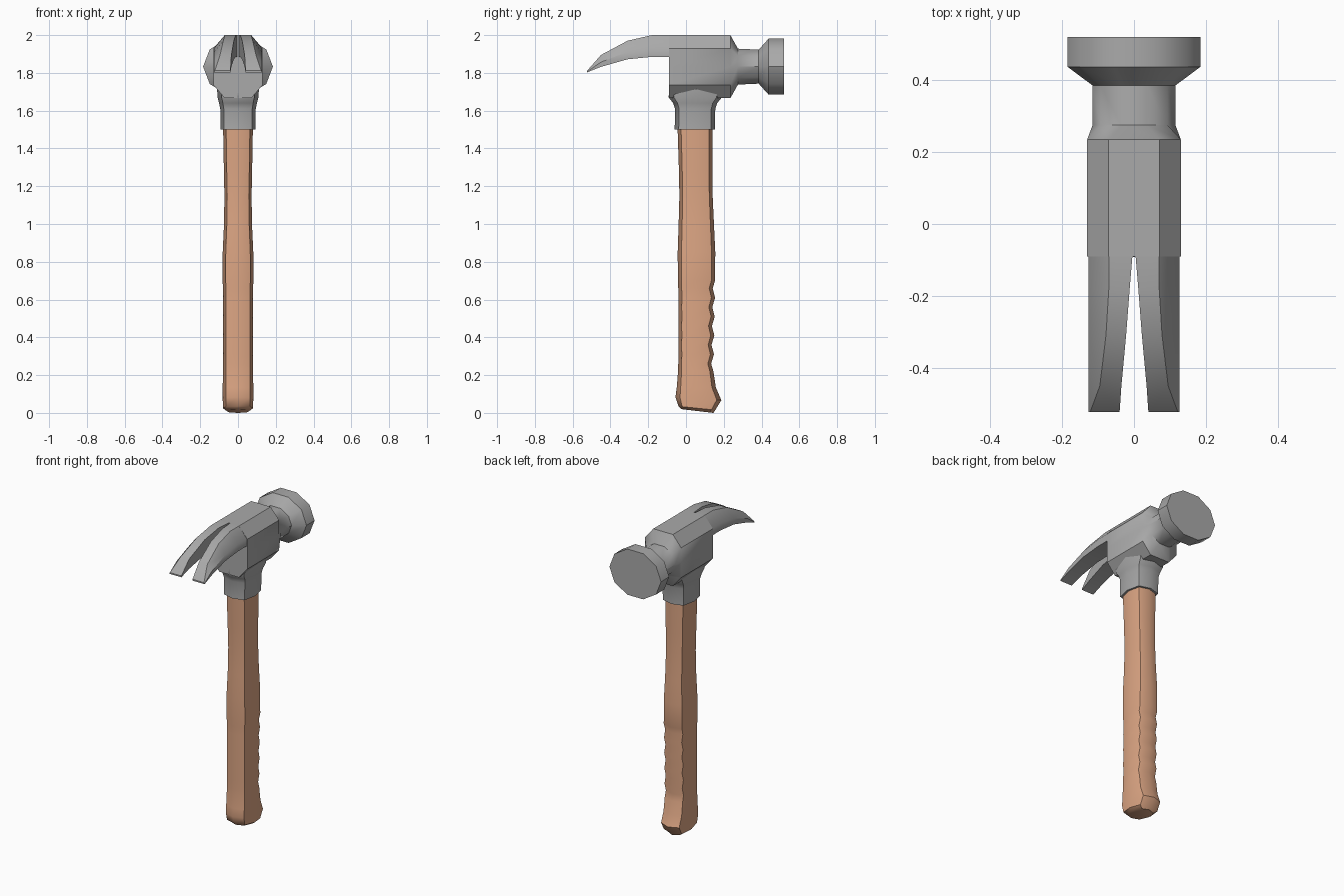
import bpy, bmesh, math
from mathutils import Vector

if "Cube" in bpy.data.objects:
    bpy.data.objects.remove(bpy.data.objects["Cube"])


def material(name, rgb):
    m = bpy.data.materials.new(name)
    m.diffuse_color = (*rgb, 1)
    m.use_nodes = True
    m.node_tree.nodes["Principled BSDF"].inputs["Base Color"].default_value = m.diffuse_color
    return m


STEEL = material("steel grey", (0.40, 0.40, 0.40))
WOOD = material("wood", (0.72, 0.38, 0.23))


def loft(name, rings, mat, angle=40):
    """Skin a list of equal-length closed rings and cap both ends."""
    bm = bmesh.new()
    vs = [[bm.verts.new(p) for p in r] for r in rings]
    n = len(rings[0])
    for a, b in zip(vs, vs[1:]):
        for i in range(n):
            j = (i + 1) % n
            bm.faces.new((a[i], a[j], b[j], b[i]))
    bm.faces.new(vs[0])
    bm.faces.new(vs[-1])
    bmesh.ops.recalc_face_normals(bm, faces=bm.faces)
    me = bpy.data.meshes.new(name)
    bm.to_mesh(me)
    bm.free()
    me.materials.append(mat)
    ob = bpy.data.objects.new(name, me)
    bpy.context.collection.objects.link(ob)
    bpy.ops.object.select_all(action='DESELECT')
    ob.select_set(True)
    bpy.context.view_layer.objects.active = ob
    bpy.ops.object.shade_smooth_by_angle(angle=math.radians(angle))
    return ob


def oct_ring(z, y0, y1, hx, d=0.8, tilt=0.0):
    """Eight-sided upright section with its corners on the axes."""
    cy, hy = (y0 + y1) / 2, (y1 - y0) / 2
    pts = [(1, 0), (d, d), (0, 1), (-d, d), (-1, 0), (-d, -d), (0, -1), (d, -d)]
    return [Vector((hx * a, cy + hy * b, z - tilt * b)) for a, b in pts]


# Handle with flared butt and finger grooves along the back
handle = [
    oct_ring(0.010, -0.025, 0.145, 0.06, 0.75, 0.01),
    oct_ring(0.025, -0.040, 0.155, 0.08, 0.8, 0.01),
    oct_ring(0.075, -0.056, 0.187, 0.081, 0.8, 0.008),
    oct_ring(0.135, -0.049, 0.158, 0.081),
    oct_ring(0.220, -0.042, 0.145, 0.080),
]
for i in range(9):
    handle.append(oct_ring(0.26 + 0.05 * i, -0.041,
                           (0.133 if i % 2 == 0 else 0.147) + 0.001 * i, 0.079))
handle += [oct_ring(z, a, b, h) for z, a, b, h in (
    (0.70, -0.043, 0.154, 0.082), (0.85, -0.044, 0.155, 0.081),
    (1.00, -0.039, 0.148, 0.074), (1.15, -0.035, 0.141, 0.072),
    (1.30, -0.038, 0.139, 0.075), (1.52, -0.045, 0.140, 0.079))]
loft("handle", handle, WOOD)

# Socket joining the handle to the head
loft("socket", [oct_ring(z, a, b, h) for z, a, b, h in (
    (1.50, -0.060, 0.153, 0.092), (1.61, -0.058, 0.155, 0.094),
    (1.64, -0.068, 0.165, 0.100), (1.67, -0.092, 0.190, 0.108),
    (1.73, -0.088, 0.200, 0.112))], STEEL)

# Head: ten-sided body, neck and striking face along y
CZ = 1.833


def body_ring(y, hx=0.13, hz=0.167):
    q = [(1, 0), (1, 0.58), (0.54, 1), (-0.54, 1), (-1, 0.58),
         (-1, 0), (-1, -0.58), (-0.54, -1), (0.54, -1), (1, -0.58)]
    return [Vector((hx * a, y, CZ + hz * b)) for a, b in q]


def round_ring(y, hx, hz):
    s = math.sin(math.radians(72))
    return [Vector((hx * math.cos(t), y, CZ + hz * math.sin(t) / s))
            for t in (math.tau * i / 10 for i in range(10))]


loft("head", [body_ring(-0.09), body_ring(0.235),
              round_ring(0.275, 0.115, 0.095), round_ring(0.385, 0.115, 0.09),
              round_ring(0.437, 0.185, 0.148), round_ring(0.52, 0.185, 0.148)],
     STEEL)

# Claw prongs, mirrored left and right
# y, top z, bottom z, inner x, shoulder x
claw = [(-0.06, 2.00, 1.885, 0.002, 0.070), (-0.18, 2.00, 1.885, 0.012, 0.070),
        (-0.31, 1.97, 1.872, 0.022, 0.078), (-0.45, 1.895, 1.832, 0.035, 0.095),
        (-0.523, 1.812, 1.803, 0.040, 0.122)]
for side, label in ((-1, "left"), (1, "right")):
    rings = []
    for y, t, b, xi, xs in claw:
        h = t - b
        sec = [(xi, b), (0.126, b), (0.126, b + 0.4 * h), (xs, t), (xi, t)]
        rings.append([Vector((side * x, y, z)) for x, z in sec])
    loft("claw_" + label, rings, STEEL)
